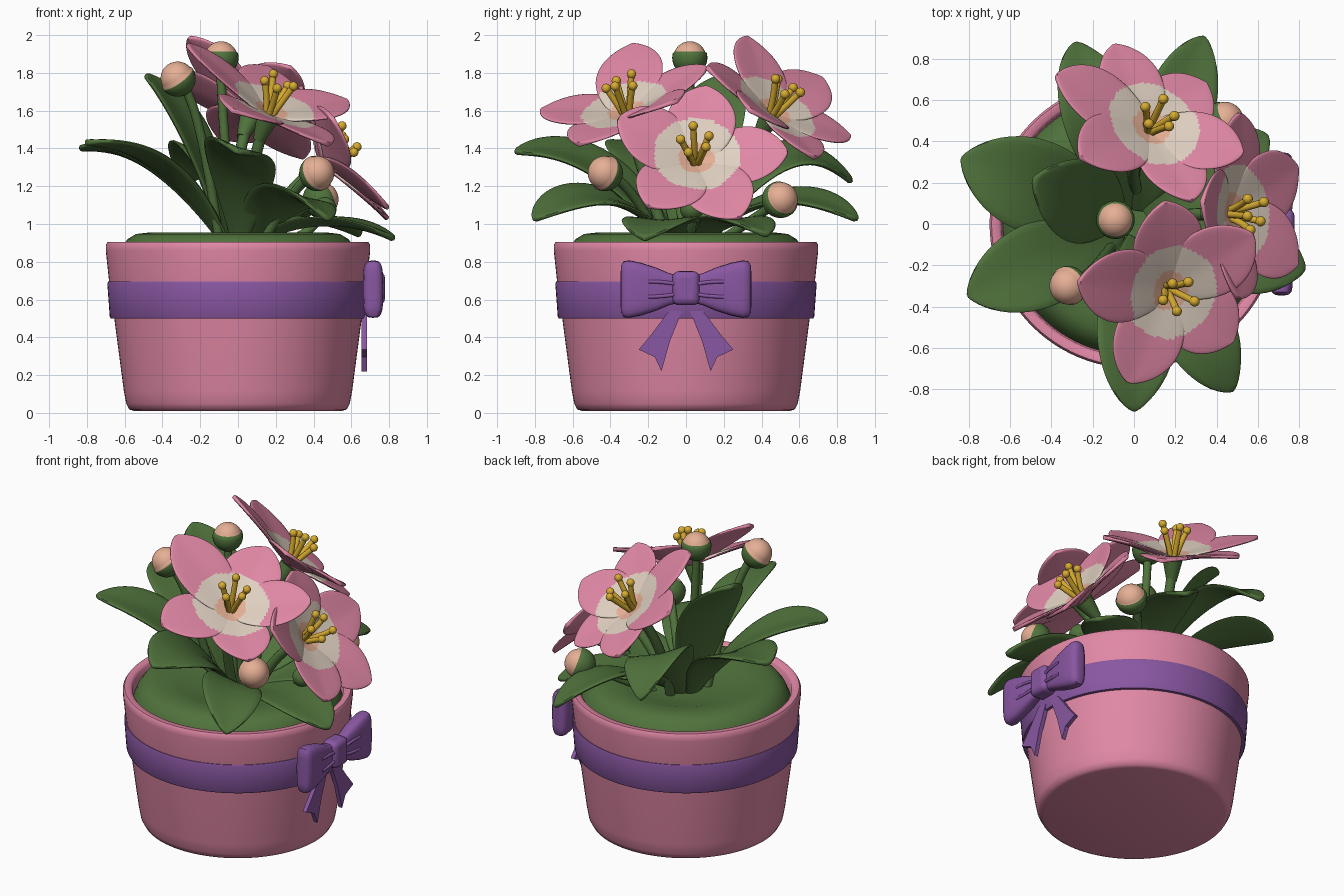
import bpy, bmesh, math
from mathutils import Vector as V

if "Cube" in bpy.data.objects:
    bpy.data.objects.remove(bpy.data.objects["Cube"])


def material(name, rgb):
    m = bpy.data.materials.new(name)
    m.diffuse_color = (*rgb, 1)
    m.use_nodes = True
    m.node_tree.nodes["Principled BSDF"].inputs["Base Color"].default_value = m.diffuse_color
    return m


PINK = material("pink", (0.75, 0.245, 0.375))
GREEN = material("leaf green", (0.08, 0.17, 0.045))
PURPLE = material("purple", (0.25, 0.095, 0.36))
CREAM = material("cream", (0.75, 0.64, 0.54))
PEACH = material("peach", (0.79, 0.43, 0.30))
GOLD = material("gold", (0.68, 0.41, 0.03))


def finish(name, bm, mats, angle=50):
    bmesh.ops.recalc_face_normals(bm, faces=bm.faces)
    me = bpy.data.meshes.new(name)
    bm.to_mesh(me)
    bm.free()
    ob = bpy.data.objects.new(name, me)
    bpy.context.collection.objects.link(ob)
    for m in mats:
        me.materials.append(m)
    bpy.ops.object.select_all(action='DESELECT')
    ob.select_set(True)
    bpy.context.view_layer.objects.active = ob
    bpy.ops.object.shade_smooth_by_angle(angle=math.radians(angle))
    return ob


def loft(bm, rings, rule=None):
    """Skin a list of point rings; rule(j, centre) picks the material."""
    vs = [[bm.verts.new(p) for p in r] for r in rings]
    m = len(vs[0])
    for a, b in zip(vs, vs[1:]):
        for j in range(m):
            f = bm.faces.new((a[j], a[(j + 1) % m], b[(j + 1) % m], b[j]))
            if rule:
                f.material_index = rule(j, f.calc_center_median())
    bm.faces.new(vs[0])
    bm.faces.new(vs[-1])


def blade(bm, p0, p1, p2, hint, width, thick, cup=0.0, n=22, m=20, rule=None, power=0.6):
    """Sweep a flattened section along a quadratic curve."""
    p0, p1, p2, hint = V(p0), V(p1), V(p2), V(hint)
    rings = []
    for i in range(n + 1):
        t = 0.997 * (1 - (1 - i / n) ** 1.4)
        c = p0 * (1 - t) ** 2 + p1 * 2 * t * (1 - t) + p2 * t * t
        tan = ((p1 - p0) * (1 - t) + (p2 - p1) * t).normalized()
        side = hint.cross(tan).normalized()
        nor = tan.cross(side)
        w = width(t)
        ring = []
        for j in range(m):
            a = math.tau * j / m
            u, s = math.cos(a), math.sin(a)
            h = math.copysign(abs(s) ** power, s) * min(thick, w)
            ring.append(c + side * w * u + nor * (h + cup * w * abs(u) ** 1.3))
        rings.append(ring)
    loft(bm, rings, rule)


def tube(bm, p0, p1, p2, r):
    blade(bm, p0, p1, p2, (0.15, 1, 0.1), lambda t: r, r, n=10, m=12, power=1)


def lathe(name, prof, mat, closed=False, seg=96):
    bm = bmesh.new()
    rows = [[bm.verts.new((r * math.cos(math.tau * k / seg), r * math.sin(math.tau * k / seg), z))
             for k in range(seg)] for r, z in prof]
    pairs = list(zip(rows, rows[1:])) + ([(rows[-1], rows[0])] if closed else [])
    for a, b in pairs:
        for k in range(seg):
            l = (k + 1) % seg
            bm.faces.new((a[k], a[l], b[l], b[k]))
    if not closed:
        bm.faces.new(rows[0])
        bm.faces.new(rows[-1])
    return finish(name, bm, [mat])


# Pot, ribbon band and green mound
lathe("pot", [(0.55, 0.01), (0.575, 0.018), (0.592, 0.05), (0.605, 0.12), (0.655, 0.5), (0.668, 0.6),
              (0.682, 0.69), (0.70, 0.86), (0.70, 0.89), (0.69, 0.905), (0.655, 0.905), (0.642, 0.89),
              (0.635, 0.82)], PINK)
lathe("ribbon_band", [(0.65, 0.5), (0.674, 0.5), (0.679, 0.51), (0.692, 0.685), (0.688, 0.695), (0.65, 0.695)],
      PURPLE, True)
lathe("green_mound", [(0.635, 0.83), (0.615, 0.88), (0.585, 0.92), (0.54, 0.947), (0.47, 0.955), (0.38, 0.945),
                      (0.28, 0.915), (0.15, 0.90), (0.03, 0.90)], GREEN)

# Bow on the +x side
for s, tag in ((-1, "left"), (1, "right")):
    bm = bmesh.new()
    rings = []
    for y, h, d in ((0.03, 0.07, 0.03), (0.09, 0.085, 0.042), (0.16, 0.115, 0.05), (0.24, 0.14, 0.054),
                    (0.30, 0.152, 0.054), (0.33, 0.148, 0.048), (0.343, 0.125, 0.032), (0.346, 0.09, 0.015)):
        ring = []
        for j in range(24):
            a = math.tau * j / 24
            c, q = math.cos(a), math.sin(a)
            ring.append((0.715 + d * math.copysign(abs(c) ** 0.6, c), s * y,
                         0.655 + h * math.copysign(abs(q) ** 0.5, q)))
        rings.append(ring)
    loft(bm, rings)
    finish("bow_loop_" + tag, bm, [PURPLE])
    # tail and two raised creases
    bm = bmesh.new()
    quad = ((0.02, 0.54), (0.09, 0.54), (0.18, 0.42), (0.25, 0.335), (0.165, 0.295), (0.13, 0.22), (0.085, 0.38))
    loft(bm, [[(x, s * y, z) for y, z in quad] for x in (0.655, 0.682)])
    finish("bow_tail_" + tag, bm, [PURPLE], 30)
    bm = bmesh.new()
    for z in (0.615, 0.695):
        tube(bm, (0.755, s * 0.06, 0.655 + (z - 0.655) * 0.7), (0.765, s * 0.12, z), (0.762, s * 0.2, z), 0.01)
    finish("bow_creases_" + tag, bm, [PURPLE])
bpy.ops.mesh.primitive_cube_add(size=1, location=(0.718, 0, 0.66))
knot = bpy.context.object
knot.name = "bow_knot"
knot.scale = (0.12, 0.145, 0.18)
bpy.ops.object.transform_apply(location=False, scale=True)
knot.data.materials.append(PURPLE)
bev = knot.modifiers.new("round", 'BEVEL')
bev.width, bev.segments = 0.035, 4
bpy.ops.object.shade_smooth_by_angle(angle=math.radians(50))

# Leaves: tip, height of the arch control, how far out it sits, half width, sideways tilt
LEAVES = [((-0.84, 0.32, 1.40), 1.43, 0.45, 0.22, 0), ((-0.81, -0.35, 1.43), 1.43, 0.45, 0.20, 0),
          ((0.0, -0.91, 1.38), 1.46, 0.45, 0.195, 0.35), ((0.48, -0.81, 1.02), 1.30, 0.5, 0.18, 0.35),
          ((0.83, -0.22, 0.92), 1.10, 0.5, 0.19, 0), ((0.65, 0.43, 0.94), 1.10, 0.5, 0.17, 0),
          ((0.34, 0.91, 1.02), 1.29, 0.5, 0.17, 0.25), ((-0.28, 0.88, 1.22), 1.60, 0.5, 0.19, 0.35),
          ((-0.49, 0.22, 1.79), 1.55, 0.3, 0.20, 0)]
for k, (tip, zc, out, w, tilt) in enumerate(LEAVES):
    bm = bmesh.new()
    flat = V((tip[0], tip[1], 0))
    base = flat.normalized() * 0.08 + V((0, 0, 0.90))
    ctrl = base.lerp(V(tip), out)
    ctrl.z = zc
    blade(bm, base, ctrl, tip, (tilt, 0, 1),
          lambda t: 0.012 * (1 - t * t) + w * (t + 0.08) ** 1.15 * (1 - t) ** 0.75 / 0.323, 0.017, 0.14)
    finish("leaf_%d" % (k + 1), bm, [GREEN])

# Flowers: centre, facing direction, petal tips
FLOWERS = [((0.07, 0.45, 1.57), (0.35, 0.5, 0.79),
            [(-0.26, 0.32, 1.99), (0.28, 0.11, 1.83), (0.53, 0.34, 1.60), (0.35, 0.68, 1.35),
             (-0.10, 0.87, 1.46), (-0.38, 0.72, 1.77)], 0.165),
           ((0.16, -0.31, 1.57), (0.36, -0.23, 0.9),
            [(0.15, 0.11, 1.83), (0.58, -0.05, 1.65), (0.48, -0.57, 1.42), (-0.03, -0.77, 1.60),
             (-0.27, -0.28, 1.95)], 0.18),
           ((0.45, 0.05, 1.32), (0.81, 0.0, 0.58),
            [(0.33, 0.11, 1.73), (0.51, 0.54, 1.38), (0.79, 0.28, 1.03), (0.79, -0.20, 1.09),
             (0.50, -0.36, 1.56)], 0.18)]
stems = bmesh.new()
for k, (c, nor, tips, w) in enumerate(FLOWERS):
    c, nor = V(c), V(nor).normalized()

    def paint(j, p):
        d = (p - c).length
        return 0 if j >= 16 else 2 if d < 0.105 else 1 if d < 0.245 else 0

    bm = bmesh.new()
    for tip in tips:
        tip = V(tip)
        blade(bm, c, c.lerp(tip, 0.5) + nor * 0.02, tip, nor,
              lambda t: 0.008 * (1 - t) + w * (t + 0.1) ** 0.95 * (1 - t) ** 0.72 / 0.375,
              0.013, 0.08, n=50, m=32, rule=paint)
    finish("flower_petals_%d" % (k + 1), bm, [PINK, CREAM, PEACH])
    # stamens with rounded ends, leaning slightly up
    bm = bmesh.new()
    e1 = nor.cross(V((0, 1, 0.2))).normalized()
    e2 = nor.cross(e1)
    for i in range(5):
        a = math.tau * i / 5 + 0.5 + k
        out = e1 * math.cos(a) + e2 * math.sin(a)
        end = c + nor * (0.15 + 0.03 * (i % 2)) + out * 0.08 + V((0, 0, 0.03))
        tube(bm, c + out * 0.015, c + nor * 0.08 + out * 0.035, end, 0.017)
        ball = bmesh.ops.create_uvsphere(bm, u_segments=14, v_segments=8, radius=0.025)["verts"]
        bmesh.ops.translate(bm, verts=ball, vec=end)
    finish("stamens_%d" % (k + 1), bm, [GOLD])
    # stalk and flared calyx
    back = c - nor * 0.02
    tube(stems, (c.x * 0.3, c.y * 0.3, 0.89), back - nor * 0.3, back, 0.03)
    blade(stems, back - nor * 0.12, back - nor * 0.06, back + nor * 0.012, e1,
          lambda t: 0.03 + 0.03 * t, 0.06, n=6, power=1)

# Buds: centre, direction, radius, height of the green cup on the bud
BUDS = [((-0.32, -0.30, 1.77), (-0.5, -0.25, 0.7), 0.09, 0.0), ((-0.09, 0.02, 1.88), (0, 0, 1), 0.087, 0.35),
        ((0.42, -0.43, 1.27), (0.6, -0.7, 0.35), 0.09, 0.0), ((0.44, 0.50, 1.13), (0.65, 0.4, 0.3), 0.092, 0.2),
        ((0.46, 0.03, 1.08), (0.5, 0, 0.8), 0.058, 2.0)]
for k, (c, d, r, cupz) in enumerate(BUDS):
    c, d = V(c), V(d).normalized()
    bm = bmesh.new()
    bmesh.ops.create_uvsphere(bm, u_segments=28, v_segments=24, radius=r)
    for f in bm.faces:
        f.material_index = 1 if f.calc_center_median().z < r * cupz else 0
    for v in bm.verts:
        if v.co.z < r * (cupz + 0.03):
            v.co *= 1.07
    bmesh.ops.rotate(bm, verts=bm.verts, matrix=V((0, 0, 1)).rotation_difference(d).to_matrix())
    bmesh.ops.translate(bm, verts=bm.verts, vec=c)
    finish("bud_%d" % (k + 1), bm, [PEACH, GREEN])
    tube(stems, (c.x * 0.3, c.y * 0.3, 0.89), c - d * 0.22, c - d * r * 0.8, 0.025)
finish("stems", stems, [GREEN])
